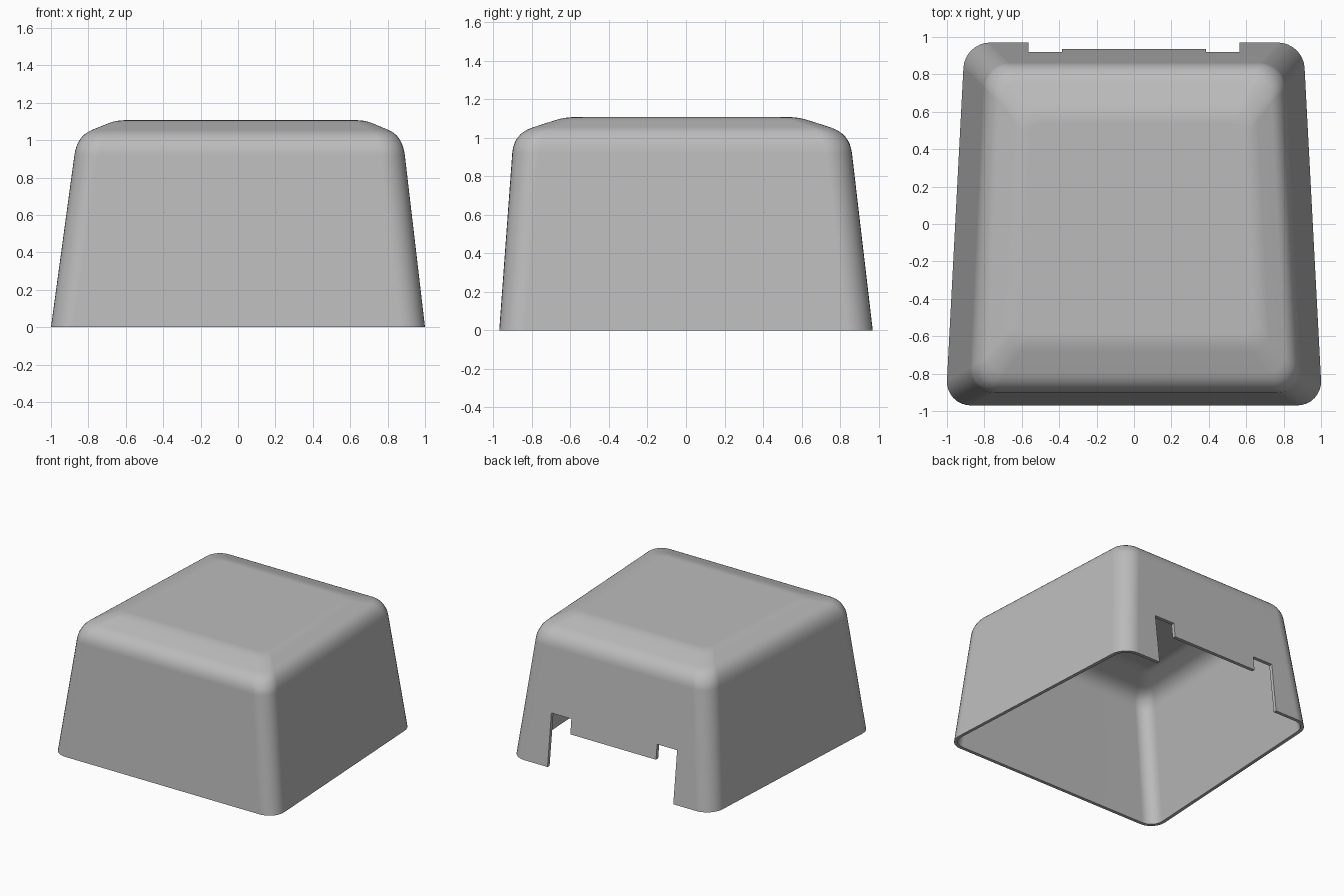
import bpy, bmesh, math
from mathutils import Vector

old = bpy.data.objects.get("Cube")
if old:
    bpy.data.objects.remove(old, do_unlink=True)

THICKNESS = 0.027
STEPS = 8


def quad(left_f, right_f, left_b, right_b, front, back, z):
    return [Vector(p) for p in ((left_f, front, z), (right_f, front, z),
                                (right_b, back, z), (left_b, back, z))]


def mix(a, b, t):
    return [p.lerp(q, t) for p, q in zip(a, b)]


def fillet(a, b, c, steps):
    """Quads that round the profile corner b between a and c."""
    for i in range(steps + 1):
        t = i / steps
        yield mix(mix(a, b, t), mix(b, c, t), t)


def rounded(corners, radius):
    """Points of a quad outline with round corners."""
    points = []
    for i, p in enumerate(corners):
        to_prev = (corners[i - 1] - p).normalized()
        to_next = (corners[(i + 1) % 4] - p).normalized()
        for k in range(STEPS + 1):
            a = math.pi / 2 * k / STEPS
            points.append(p + radius * (to_prev * (1 - math.sin(a)) + to_next * (1 - math.cos(a))))
    return points


def skin(bm, inset):
    """Loft base, wall, rounded shoulder and top; returns the base ring."""
    n = inset
    base = quad(-1.007 + n, 1.007 - n, -.905 + n, .905 - n, -.97 + n, .97 - n, 0)
    shoulder = quad(-.867 + n, .887 - n, -.787 + n, .797 - n, -.895 + n, .85 - n, 1.022 - n)
    top = quad(-.655 + n, .685 - n, -.6 + n, .62 - n, -.63 + n, .585 - n, 1.107 - n)
    middle = [sum(top, Vector()) / 4] * 4
    levels = [base]
    levels += fillet(mix(shoulder, base, .1), shoulder, mix(shoulder, top, .38), 8)
    levels += fillet(mix(top, shoulder, .2), top, mix(top, middle, .07), 4)
    rings = []
    for i, level in enumerate(levels):
        radius = .135 if i < 5 else .135 - .075 * (i - 4) / (len(levels) - 5)
        rings.append([bm.verts.new(p) for p in rounded(level, max(radius - n, .03))])
    for low, high in zip(rings, rings[1:]):
        bridge(bm, low, high)
    bm.faces.new(rings[-1])
    return rings[0]


def bridge(bm, a, b):
    for i in range(len(a)):
        j = (i + 1) % len(a)
        bm.faces.new((a[i], a[j], b[j], b[i]))


def make_object(name, bm):
    bmesh.ops.recalc_face_normals(bm, faces=bm.faces)
    mesh = bpy.data.meshes.new(name)
    bm.to_mesh(mesh)
    bm.free()
    obj = bpy.data.objects.new(name, mesh)
    bpy.context.collection.objects.link(obj)
    return obj


# Hollow cover, open at the bottom
bm = bmesh.new()
bridge(bm, skin(bm, 0), skin(bm, THICKNESS))
cover = make_object("cover_shell", bm)

# Stepped opening in the back wall
bm = bmesh.new()
half = [(.565, -.1), (.565, .42), (.385, .42), (.385, .3)]
outline = half + [(-x, z) for x, z in reversed(half)]
face = bm.faces.new([bm.verts.new((x, .7, z)) for x, z in outline])
new = bmesh.ops.extrude_face_region(bm, geom=[face])["geom"]
bmesh.ops.translate(bm, vec=(0, .5, 0), verts=[v for v in new if isinstance(v, bmesh.types.BMVert)])
if face.is_valid and len(bm.faces) == len(outline) + 1:
    bm.faces.new([v for v in face.verts])
cutter = make_object("opening_cutter", bm)
cutter.hide_render = True

bpy.ops.object.select_all(action="DESELECT")
cover.select_set(True)
bpy.context.view_layer.objects.active = cover
cut = cover.modifiers.new("back_opening", "BOOLEAN")
cut.operation = "DIFFERENCE"
cut.solver = "EXACT"
cut.object = cutter
bpy.ops.object.modifier_apply(modifier=cut.name)
bpy.data.objects.remove(cutter, do_unlink=True)

# Grey plastic
grey = bpy.data.materials.new("grey_plastic")
grey.use_nodes = True
colour = (.5, .5, .5, 1)
grey.diffuse_color = colour
grey.node_tree.nodes["Principled BSDF"].inputs["Base Color"].default_value = colour
cover.data.materials.clear()
cover.data.materials.append(grey)

# Smooth rounding with flat walls
bpy.ops.object.shade_smooth_by_angle(angle=math.radians(35))
weighted = cover.modifiers.new("flat_walls", "WEIGHTED_NORMAL")
weighted.keep_sharp = True
